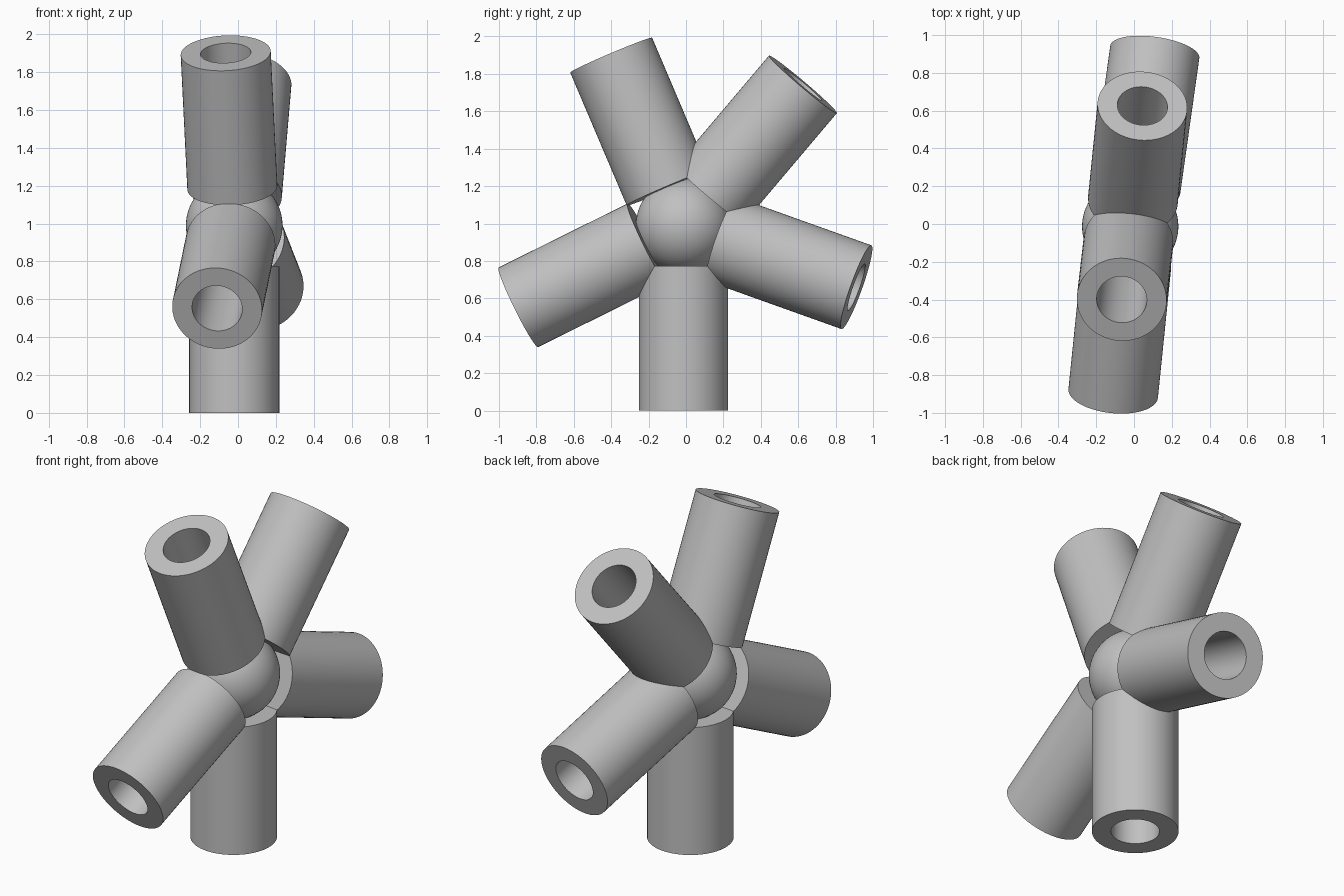
import bpy
import bmesh
import math
from mathutils import Vector

cube = bpy.data.objects.get("Cube")
if cube:
    bpy.data.objects.remove(cube, do_unlink=True)

HUB = Vector((-0.02, -0.013, 0.99))
REACH = 0.99        # hub centre to tube mouth
BALL = 0.255        # hub ball radius
OUTER, BORE = 0.238, 0.133
START = math.sqrt(BALL ** 2 - BORE ** 2)   # tube rim seats on the ball
SIDES = 64

grey = bpy.data.materials.new("plain grey")
grey.use_nodes = True
colour = (0.53, 0.53, 0.53, 1)
grey.diffuse_color = colour
grey.node_tree.nodes["Principled BSDF"].inputs["Base Color"].default_value = colour


def finish(obj):
    obj.data.materials.append(grey)
    bpy.ops.object.select_all(action="DESELECT")
    obj.select_set(True)
    bpy.context.view_layer.objects.active = obj
    bpy.ops.object.shade_smooth_by_angle(angle=math.radians(30))


def tube(name, mouth):
    """Hollow tube from the ball's surface towards its mouth centre."""
    bm = bmesh.new()
    # Closed rectangular section swept around the axis
    section = [(BORE, START), (OUTER, START), (OUTER, REACH), (BORE, REACH)]
    rings = []
    for i in range(SIDES):
        a = math.tau * i / SIDES
        rings.append([bm.verts.new((r * math.cos(a), r * math.sin(a), z))
                      for r, z in section])
    for i in range(SIDES):
        here, after = rings[i], rings[(i + 1) % SIDES]
        for j in range(4):
            k = (j + 1) % 4
            bm.faces.new((here[j], after[j], after[k], here[k]))
    bmesh.ops.recalc_face_normals(bm, faces=bm.faces)
    mesh = bpy.data.meshes.new(name)
    bm.to_mesh(mesh)
    bm.free()
    obj = bpy.data.objects.new(name, mesh)
    bpy.context.collection.objects.link(obj)
    obj.location = HUB
    obj.rotation_mode = "QUATERNION"
    obj.rotation_quaternion = (Vector(mouth) - HUB).to_track_quat("Z", "Y")
    finish(obj)


# Central ball
bpy.ops.mesh.primitive_uv_sphere_add(segments=64, ring_count=32, radius=BALL, location=HUB)
ball = bpy.context.object
ball.name = "hub_ball"
finish(ball)

# Five sockets, each aimed at the centre of its open end
for name, mouth in {
    "bottom_tube": (HUB.x, HUB.y, 0),
    "front_upper_tube": (-0.065, -0.40, 1.90),
    "back_upper_tube": (0.045, 0.63, 1.75),
    "back_lower_tube": (0.11, 0.91, 0.66),
    "front_lower_tube": (-0.11, -0.895, 0.553),
}.items():
    tube(name, mouth)
